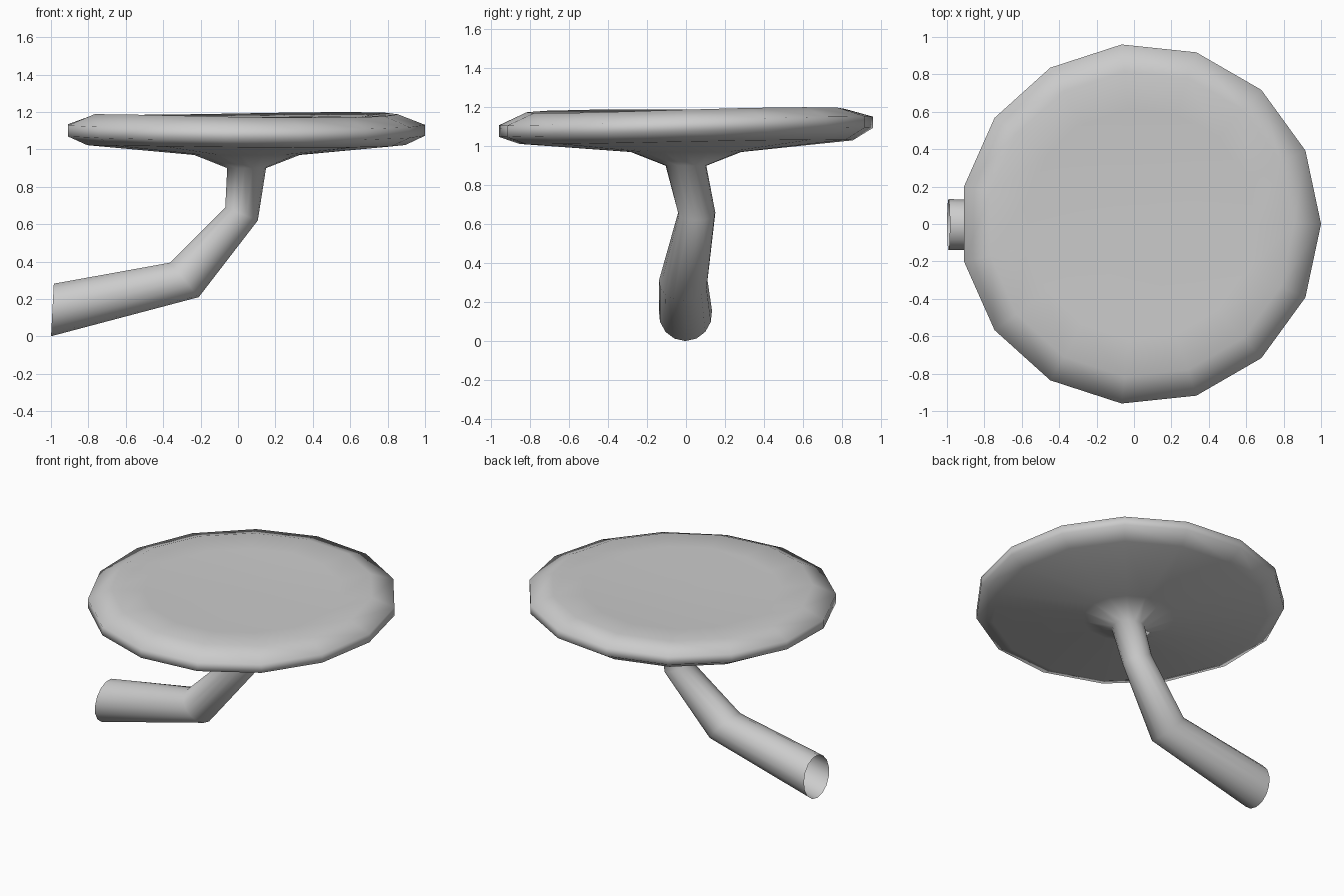
import bpy, bmesh
from math import sin, cos, tau

if "Cube" in bpy.data.objects:
    bpy.data.objects.remove(bpy.data.objects["Cube"])

SIDES = 15
bm = bmesh.new()


def ring(center, u, v_radius, tilt=0.0, wave=0.0):
    """Ring of verts: u is the half axis in the xz plane, the other half axis runs along y."""
    verts = []
    for i in range(SIDES):
        a = tau * i / SIDES
        c, s = cos(a), sin(a)
        x = center[0] + u[0] * c
        y = center[1] + v_radius * s
        z = center[2] + u[1] * c + tilt * s + wave * sin(2 * a + 0.3)
        verts.append(bm.verts.new((x, y, z)))
    return verts


def bridge(a, b):
    for i in range(SIDES):
        j = (i + 1) % SIDES
        bm.faces.new((a[i], a[j], b[j], b[i]))


# cap rings from the top inwards to the underside: radius, height, tilt, wave
CX = 0.035
cap = [(0.62, 1.172, 0.004, 0.003), (0.82, 1.185, 0.010, 0.008),
       (0.965, 1.130, 0.023, 0.004), (0.965, 1.072, 0.024, 0.003),
       (0.86, 1.022, 0.010, 0.004), (0.285, 0.97, 0, 0)]
rings = [ring((CX + (0.01 if r < 0.5 else 0), 0, z), (r, 0), r, t, w)
         for r, z, t, w in cap]

# bent stalk, thickening towards its open end: centre, xz half axis, y radius
stalk = [((0.045, 0, 0.90), (0.105, 0), 0.105),
         ((0.018, 0.055, 0.655), (0.088, -0.035), 0.096),
         ((-0.288, -0.014, 0.303), (0.078, -0.093), 0.125),
         ((-0.992, -0.003, 0.143), (-0.0075, -0.142), 0.137)]
rings += [ring(*s) for s in stalk]

for a, b in zip(rings, rings[1:]):
    bridge(a, b)

# top of the cap
mid = bm.verts.new((CX, 0, 1.17))
for i in range(SIDES):
    bm.faces.new((mid, rings[0][i], rings[0][(i + 1) % SIDES]))

bmesh.ops.recalc_face_normals(bm, faces=bm.faces)
if mid.link_faces[0].normal.z < 0:
    bmesh.ops.reverse_faces(bm, faces=bm.faces)
for f in bm.faces:
    f.smooth = True

mesh = bpy.data.meshes.new("cap_and_stalk")
bm.to_mesh(mesh)
bm.free()
bpy.context.collection.objects.link(bpy.data.objects.new("cap_and_stalk", mesh))
